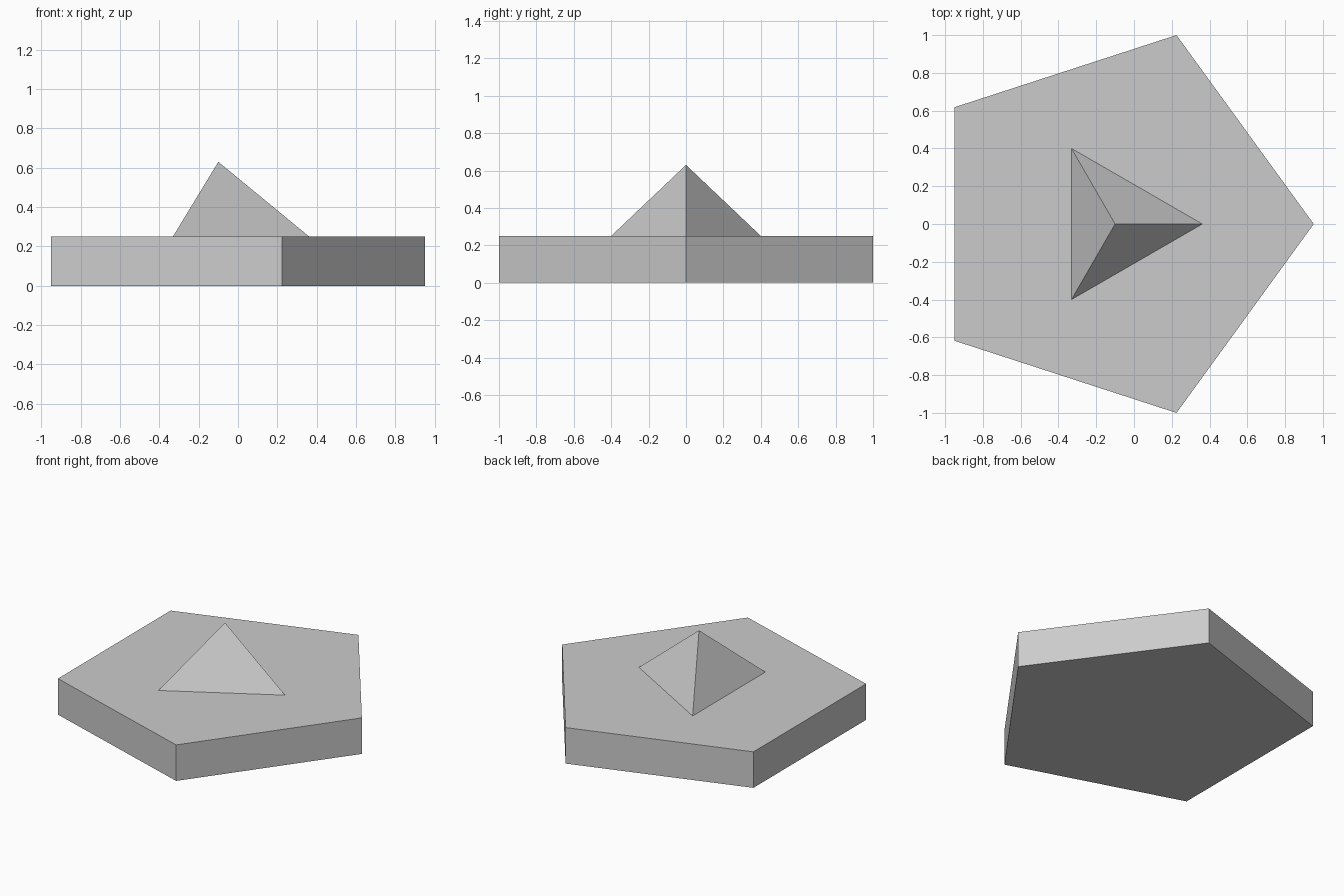
import bpy
import bmesh
from math import cos, sin, tau
from mathutils import Vector

cube = bpy.data.objects.get("Cube")
if cube:
    bpy.data.objects.remove(cube, do_unlink=True)

# Single flat grey
grey = bpy.data.materials.new("plain_grey")
grey.use_nodes = True
colour = (0.6, 0.6, 0.6, 1)
grey.diffuse_color = colour
grey.node_tree.nodes["Principled BSDF"].inputs["Base Color"].default_value = colour

CENTRE_X = -0.1
BASE_HEIGHT = 0.25


def regular_solid(name, sides, radius, bottom, height, pointed=False):
    """Regular polygon with a corner on +x, raised to a prism or a point."""
    bm = bmesh.new()
    ring = [bm.verts.new((radius * cos(tau * i / sides),
                          radius * sin(tau * i / sides), 0))
            for i in range(sides)]
    floor = bm.faces.new(ring)
    if pointed:
        tip = bm.verts.new((0, 0, height))
        for i in range(sides):
            bm.faces.new((ring[i], ring[(i + 1) % sides], tip))
    else:
        grown = bmesh.ops.extrude_face_region(bm, geom=[floor], use_keep_orig=True)
        top = [g for g in grown["geom"] if isinstance(g, bmesh.types.BMVert)]
        bmesh.ops.translate(bm, verts=top, vec=Vector((0, 0, height)))
    bmesh.ops.recalc_face_normals(bm, faces=bm.faces)
    mesh = bpy.data.meshes.new(name)
    bm.to_mesh(mesh)
    bm.free()
    mesh.materials.append(grey)
    obj = bpy.data.objects.new(name, mesh)
    obj.location = (CENTRE_X, 0, bottom)
    bpy.context.collection.objects.link(obj)
    return obj


# Five-sided slab
regular_solid("pentagon_base", 5, 1.0515, 0, BASE_HEIGHT)

# Three-sided pyramid standing on the slab
regular_solid("pyramid", 3, 0.462, BASE_HEIGHT, 0.38, pointed=True)
